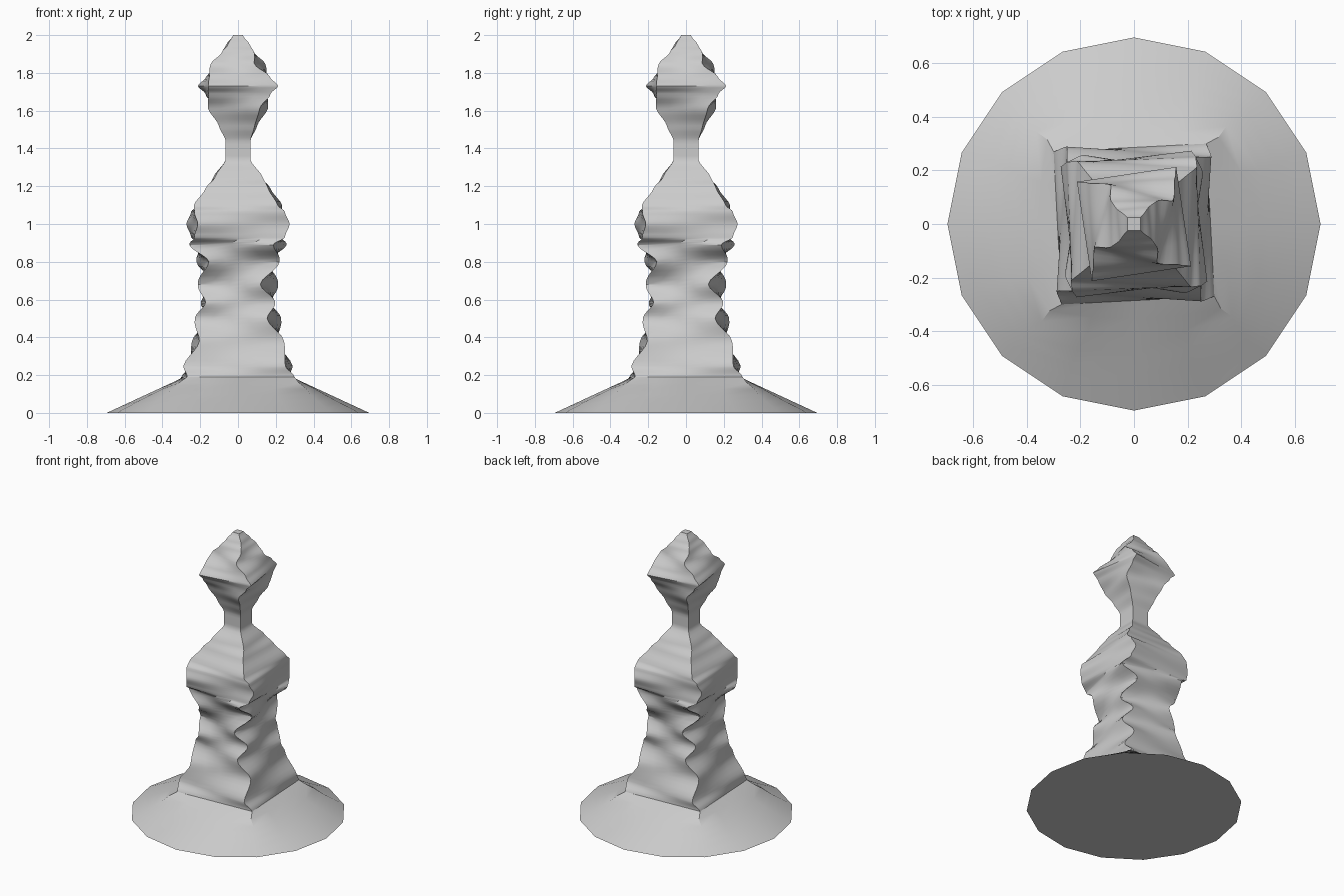
import bpy
import bmesh
import math

cube = bpy.data.objects.get("Cube")
if cube:
    bpy.data.objects.remove(cube, do_unlink=True)

SIDES = 16        # points around each ring, four per side
BASE_RADIUS = 0.695
BASE_TOP = 0.19

# Square column sections: height, half width, twist in degrees
KEYS = [
    (BASE_TOP, .285, 3), (.25, .27, -4), (.38, .225, 5), (.5, .195, -11),
    (.585, .185, 4), (.68, .172, -16), (.8, .19, 10), (.89, .225, -9),
    (.93, .24, 2), (1.0, .245, 7), (1.065, .24, 2), (1.1, .222, -3),
    (1.19, .165, -2), (1.25, .125, 2), (1.34, .065, 0), (1.44, .065, 0),
    (1.52, .095, -4), (1.61, .138, -9), (1.69, .165, 3), (1.73, .187, 8.5),
    (1.78, .16, 3), (1.85, .118, -14), (1.91, .085, 0), (1.95, .058, 4),
    (2.0, .025, 0),
]


def square_point(i, half, twist):
    """Point on a twisted square, with corners at the diagonals."""
    a = 2 * math.pi * i / SIDES
    quarter = round((i - 0.01) / 4)
    t = (i - quarter * 4) / 2
    x, y = half, half * t
    turn = quarter * math.pi / 2 + math.radians(twist)
    return (x * math.cos(turn) - y * math.sin(turn),
            x * math.sin(turn) + y * math.cos(turn))


def add_ring(bm, z, half, twist, roundness=0.0):
    """One section, blended between the square and the round foot."""
    ring = []
    for i in range(SIDES):
        a = 2 * math.pi * i / SIDES
        x, y = square_point(i, half, twist)
        cx, cy = BASE_RADIUS * math.cos(a), BASE_RADIUS * math.sin(a)
        ring.append(bm.verts.new((x + (cx - x) * roundness,
                                  y + (cy - y) * roundness, z)))
    return ring


bm = bmesh.new()
rings = []

# Flared foot, from the round rim to the square column
for step in range(6):
    f = step / 6
    rings.append(add_ring(bm, BASE_TOP * f, .285, 3 * math.cos(f * 9), 1 - f))

# Column and finial with a swinging twist
for (z0, h0, t0), (z1, h1, t1) in zip(KEYS, KEYS[1:]):
    for step in range(5):
        f = step / 5
        ease = f * f * (3 - 2 * f)
        blend = (f + ease) / 2
        rings.append(add_ring(bm, z0 + (z1 - z0) * f, h0 + (h1 - h0) * blend,
                              t0 + (t1 - t0) * ease))
rings.append(add_ring(bm, *KEYS[-1]))

# Skin and caps
for low, high in zip(rings, rings[1:]):
    for i in range(SIDES):
        j = (i + 1) % SIDES
        bm.faces.new((low[i], low[j], high[j], high[i]))
bm.faces.new(list(reversed(rings[0])))
bm.faces.new(rings[-1])
bmesh.ops.recalc_face_normals(bm, faces=bm.faces)

mesh = bpy.data.meshes.new("twisted_column")
bm.to_mesh(mesh)
bm.free()
column = bpy.data.objects.new("twisted_column", mesh)
bpy.context.collection.objects.link(column)

# Plain grey material
grey = bpy.data.materials.new("light_grey")
grey.use_nodes = True
colour = (0.6, 0.6, 0.6, 1)
grey.diffuse_color = colour
grey.node_tree.nodes["Principled BSDF"].inputs["Base Color"].default_value = colour
mesh.materials.append(grey)

bpy.ops.object.select_all(action='DESELECT')
column.select_set(True)
bpy.context.view_layer.objects.active = column
bpy.ops.object.shade_smooth_by_angle(angle=math.radians(30))
